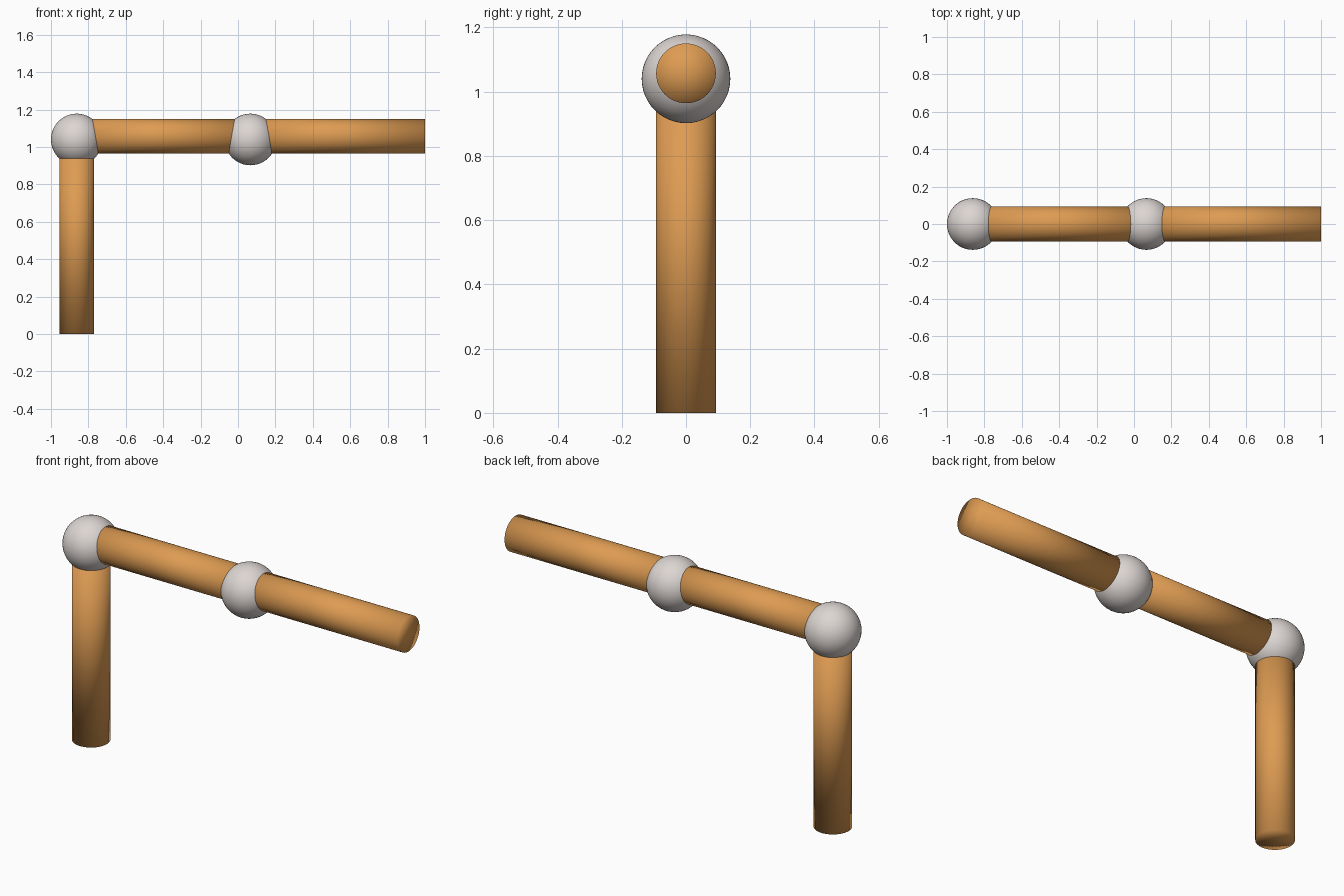
import bpy
import math

if "Cube" in bpy.data.objects:
    bpy.data.objects.remove(bpy.data.objects["Cube"])

R_TUBE, R_JOINT = 0.093, 0.138
X_POST, X_MID, X_END = -0.862, 0.066, 1.0
Z_JOINT, Z_BAR = 1.04, 1.057


def material(name, color):
    mat = bpy.data.materials.new(name)
    mat.diffuse_color = (*color, 1.0)
    mat.use_nodes = True
    mat.node_tree.nodes["Principled BSDF"].inputs["Base Color"].default_value = mat.diffuse_color
    return mat


orange = material("warm orange", (0.73, 0.33, 0.085))
grey = material("pale grey", (0.72, 0.67, 0.65))


def finish(name, mat):
    obj = bpy.context.object
    obj.name = name
    obj.data.materials.append(mat)
    bpy.ops.object.shade_smooth()  # the end caps share soft normals with the sides
    return obj


def rod(name, center, length, rotation=(0, 0, 0)):
    bpy.ops.mesh.primitive_cylinder_add(vertices=48, radius=R_TUBE, depth=length,
                                        end_fill_type='TRIFAN',
                                        location=center, rotation=rotation)
    return finish(name, orange)


def joint(name, x):
    bpy.ops.mesh.primitive_uv_sphere_add(segments=48, ring_count=24, radius=R_JOINT,
                                         location=(x, 0, Z_JOINT))
    return finish(name, grey)


# Upright post, from the floor into the corner joint
rod("upright_post", (X_POST, 0, Z_JOINT / 2), Z_JOINT)

# Two horizontal bars meeting inside the middle joint
for name, x0, x1 in (("inner_bar", X_POST, X_MID), ("outer_bar", X_MID, X_END)):
    rod(name, ((x0 + x1) / 2, 0, Z_BAR), x1 - x0, (0, math.pi / 2, 0))

# Ball joints
joint("corner_joint", X_POST)
joint("middle_joint", X_MID)
